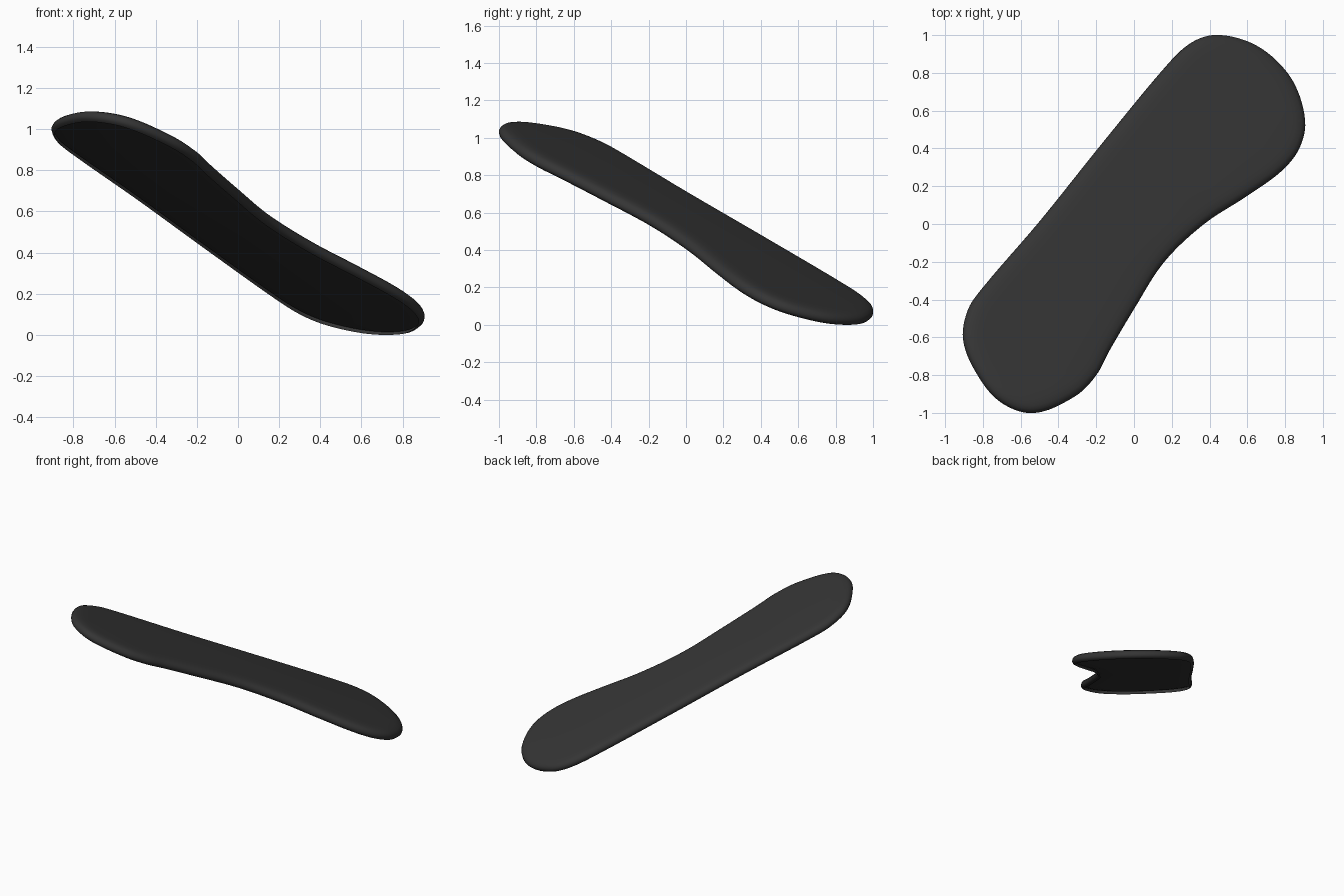
import bpy, bmesh
from mathutils import Vector
from mathutils.geometry import interpolate_bezier

if "Cube" in bpy.data.objects:
    bpy.data.objects.remove(bpy.data.objects["Cube"])

# One dark colour
mat = bpy.data.materials.new("charcoal_black")
mat.diffuse_color = (0.035, 0.035, 0.035, 1)
mat.use_nodes = True
mat.node_tree.nodes["Principled BSDF"].inputs["Base Color"].default_value = mat.diffuse_color

# Plan outline of the pad: wide toe, narrow waist, round heel
OUTLINE = [(.43, 1), (.60, .965), (.74, .875), (.85, .735), (.905, .54), (.875, .40),
           (.78, .28), (.60, .15), (.37, 0), (.16, -.2), (0, -.45), (-.13, -.67),
           (-.2, -.8), (-.31, -.91), (-.53, -1), (-.71, -.94), (-.84, -.78),
           (-.905, -.61), (-.88, -.455), (-.8, -.335), (-.5, .015), (-.155, .445),
           (.19, .86), (.31, .965)]
# Tilted plane z = A x + B y + C
A, B, C = -0.302, -0.340, 0.54
NORMAL = Vector((-A, -B, 1)).normalized()
# Edge sections: (inset from outline, height off the plane)
SHELL = [(.022, -.033), (.008, -.026), (0, -.012), (.003, .004), (.012, .017),
         (.03, .026), (.06, .031), (.10, .033)]
UNDERSIDE = [(.012, -.012), (.05, -.018), (.10, -.022)]


def smooth_loop(pts, steps):
    """Closed smooth curve through the points."""
    p = [Vector((x, y, 0)) for x, y in pts]
    n, out = len(p), []
    for i in range(n):
        a, b = p[i], p[(i + 1) % n]
        length = (b - a).length
        ta = (b - p[i - 1]).normalized() * length / 3
        tb = (p[(i + 2) % n] - a).normalized() * length / 3
        out += interpolate_bezier(a, a + ta, b - tb, b, steps + 1)[:-1]
    return out


def layer(name, loop, section, up, shift):
    """Rounded wall following the outline, closed by a flat cap."""
    count = len(loop)
    bm = bmesh.new()
    rings = []
    for inset, height in section:
        ring = []
        for i, p in enumerate(loop):
            t = (loop[(i + 1) % count] - loop[i - 1]).normalized()
            q = p + Vector((t.y, -t.x, 0)) * inset      # outline runs clockwise
            q.z = A * q.x + B * q.y + C
            ring.append(bm.verts.new(q + NORMAL * height))
        rings.append(ring)
    for lo, hi in zip(rings, rings[1:]):
        for i in range(count):
            j = (i + 1) % count
            bm.faces.new((lo[j], lo[i], hi[i], hi[j]))
    bm.faces.new(rings[-1][::-1])
    if not up:
        bmesh.ops.reverse_faces(bm, faces=bm.faces)
    for f in bm.faces:
        f.smooth = True
    # Stand on z = 0, centred; the other layer reuses the same shift
    if shift is None:
        vs = [v.co for v in bm.verts]
        shift = Vector([-(min(c[k] for c in vs) + max(c[k] for c in vs)) / 2
                        for k in (0, 1)] + [-min(c.z for c in vs)])
    # Reversed winding of a clockwise outline: make sure the cap faces the right way
    bm.normal_update()
    cap = max(bm.faces, key=lambda f: len(f.verts))
    if (cap.normal.z > 0) != up:
        bmesh.ops.reverse_faces(bm, faces=bm.faces)
    bmesh.ops.translate(bm, verts=bm.verts, vec=shift)
    mesh = bpy.data.meshes.new(name)
    bm.to_mesh(mesh)
    bm.free()
    mesh.materials.append(mat)
    bpy.context.collection.objects.link(bpy.data.objects.new(name, mesh))
    return shift


loop = smooth_loop(OUTLINE, 6)
shift = layer("sole_pad", loop, SHELL, True, None)
layer("sole_underside", loop, UNDERSIDE, False, shift)
